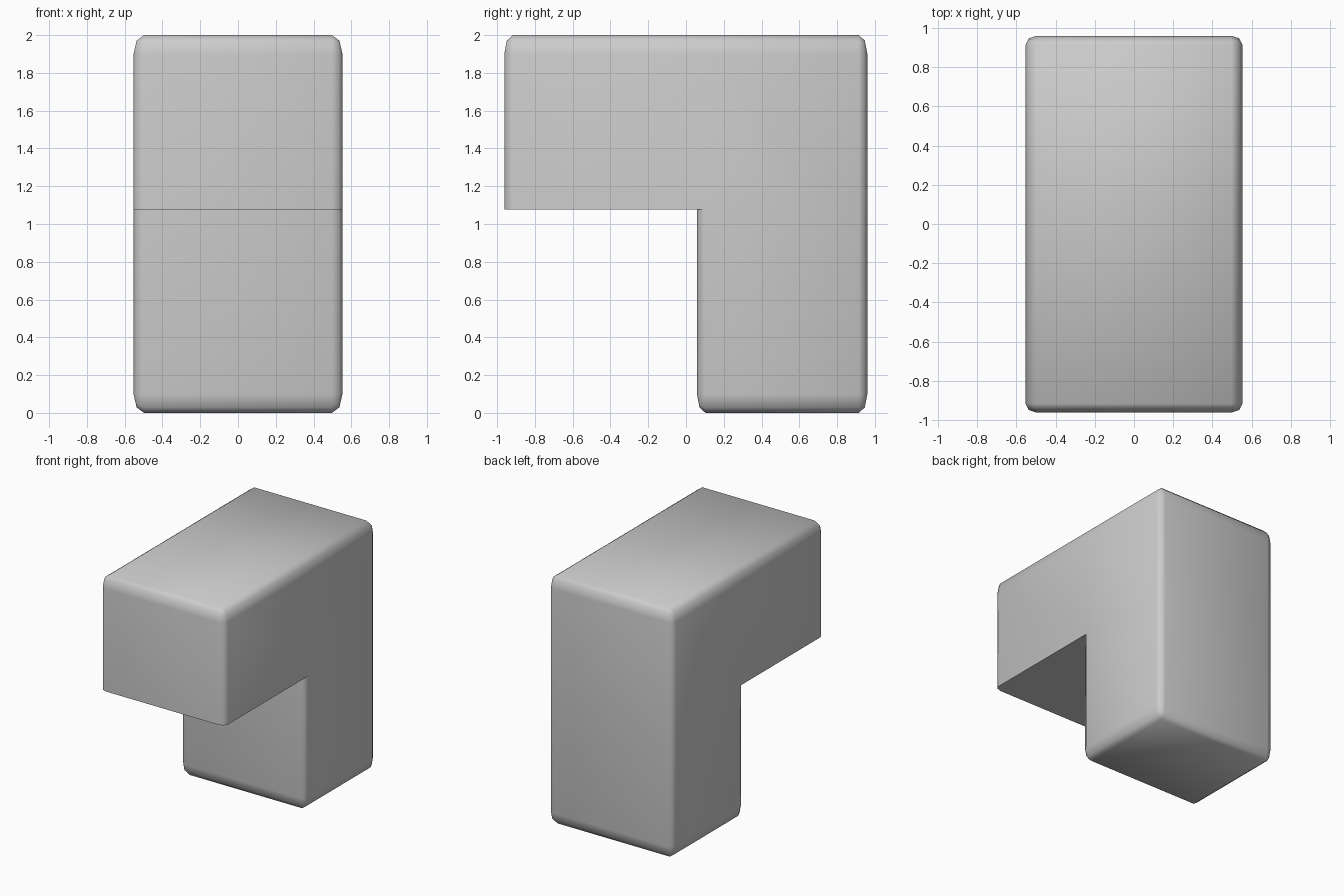
import bpy, bmesh, math
from mathutils import Vector

if "Cube" in bpy.data.objects:
    bpy.data.objects.remove(bpy.data.objects["Cube"])

HALF = Vector((0.553, 0.451, 1.0))   # half size of the upright
CENTRE = Vector((0, 0.509, 1.0))
ARM_Z, ARM_REACH = 1.077, 1.02

# Upright: rounded cube stretched to size
bm = bmesh.new()
bmesh.ops.create_cube(bm, size=2)
bmesh.ops.bevel(bm, geom=bm.edges[:], offset=0.1, offset_type='OFFSET',
                segments=2, profile=0.5, affect='EDGES')
for v in bm.verts:
    v.co = v.co * HALF + CENTRE

# Arm: cut at the underside height, then extrude the upper front forward
bmesh.ops.bisect_plane(bm, geom=bm.verts[:] + bm.edges[:] + bm.faces[:],
                       plane_co=(0, 0, ARM_Z), plane_no=(0, 0, 1))
front_limit = CENTRE.y - HALF.y * 0.9 + 0.001
front = [f for f in bm.faces
         if all(v.co.z > ARM_Z - 0.001 and v.co.y < front_limit for v in f.verts)]
ext = bmesh.ops.extrude_face_region(bm, geom=front)
moved = [g for g in ext["geom"] if isinstance(g, bmesh.types.BMVert)]
bmesh.ops.translate(bm, verts=moved, vec=(0, -ARM_REACH, 0))
bmesh.ops.delete(bm, geom=[f for f in front if f.is_valid], context='FACES')
bmesh.ops.recalc_face_normals(bm, faces=bm.faces[:])

mesh = bpy.data.meshes.new("hooked_block")
bm.to_mesh(mesh)
bm.free()
block = bpy.data.objects.new("hooked_block", mesh)
bpy.context.collection.objects.link(block)

# Soft rounded edges, crisp underside
bpy.context.view_layer.objects.active = block
block.select_set(True)
bpy.ops.object.shade_smooth_by_angle(angle=math.radians(60))
